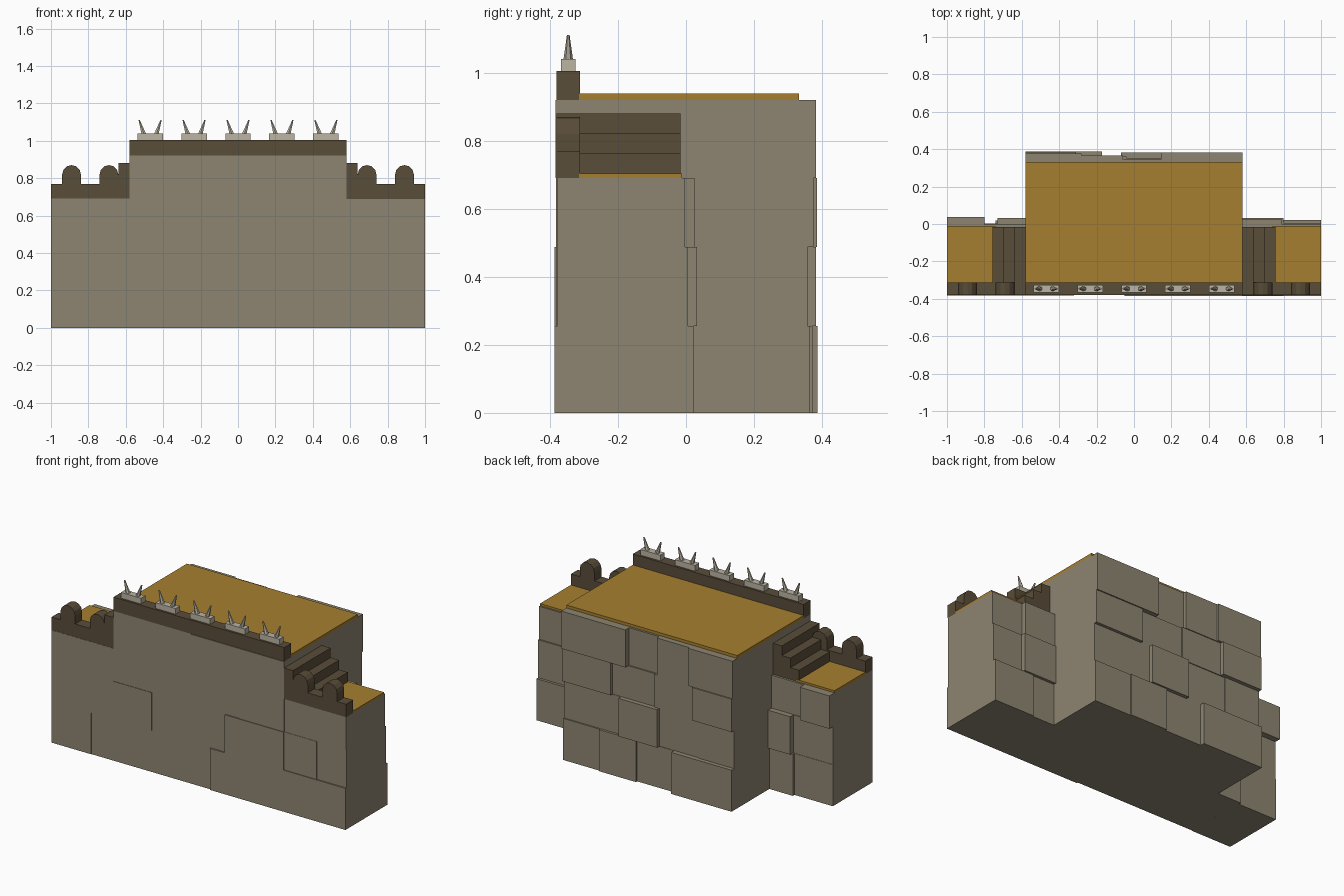
import bpy, bmesh, math
from mathutils import Vector

if "Cube" in bpy.data.objects:
    bpy.data.objects.remove(bpy.data.objects["Cube"])


def material(name, rgb):
    m = bpy.data.materials.new(name)
    m.diffuse_color = (*[(c / 255) ** 2.2 for c in rgb], 1)
    m.use_nodes = True
    m.node_tree.nodes["Principled BSDF"].inputs["Base Color"].default_value = m.diffuse_color
    return m


STONE = material("grey_stone", (140, 132, 113))
DARK = material("dark_stone", (90, 78, 60))
FLOOR = material("ochre_floor", (165, 126, 51))
SPIKE = material("pale_bone", (186, 179, 162))


def finish(bm, name, mat):
    bmesh.ops.recalc_face_normals(bm, faces=bm.faces)
    me = bpy.data.meshes.new(name)
    bm.to_mesh(me)
    bm.free()
    me.materials.append(mat)
    ob = bpy.data.objects.new(name, me)
    bpy.context.collection.objects.link(ob)
    return ob


def add_box(bm, x0, x1, y0, y1, z0, z1):
    vs = bmesh.ops.create_cube(bm, size=1)["verts"]
    for v in vs:
        v.co = Vector((x1 if v.co.x > 0 else x0, y1 if v.co.y > 0 else y0, z1 if v.co.z > 0 else z0))


def box(name, mat, *b):
    bm = bmesh.new()
    add_box(bm, *b)
    return finish(bm, name, mat)


def prism(name, mat, pts, y0, y1):
    # x/z profile extruded along y
    bm = bmesh.new()
    f = bm.faces.new([bm.verts.new((x, y0, z)) for x, z in pts])
    ext = bmesh.ops.extrude_face_region(bm, geom=[f])["geom"]
    for v in ext:
        if isinstance(v, bmesh.types.BMVert):
            v.co.y = y1
    return finish(bm, name, mat)


ROWS = [0, 0.255, 0.488, 0.69, 0.92]


def masonry(name, rows, start, inner):
    # each row: (right edge x, face y) pairs, running from start x
    bm = bmesh.new()
    for i, row in enumerate(rows):
        x = start
        for x1, y in row:
            add_box(bm, x, x1, min(y, inner), max(y, inner), ROWS[i], ROWS[i + 1])
            x = x1
    return finish(bm, name, STONE)


# Front wall: courses with very slight offsets
masonry("front_wall_lower", [
    [(-.73, -.381), (.08, -.378), (1, -.386)],
    [(-.32, -.381), (.18, -.378), (.58, -.386), (.8, -.381), (1, -.378)],
    [(-.58, -.381), (.28, -.378), (.58, -.382), (1, -.379)]], -1, -.1)
masonry("front_wall_upper", [[], [], [], [(-.05, -.378), (.58, -.384)]], -.58, -.1)

# Keep rear wall
masonry("keep_rear_wall", [
    [(-.17, .387), (.08, .36), (.33, .372), (.58, .365)],
    [(-.34, .362), (-.07, .357), (.19, .382), (.58, .357)],
    [(-.31, .385), (-.04, .362), (.25, .354), (.58, .375)],
    [(-.28, .378), (-.06, .367), (.145, .345), (.58, .382)]], -.58, -.1)

# Wing rear walls
masonry("left_wing_rear_wall", [
    [(-.74, .004), (-.58, .02)],
    [(-.73, .002), (-.58, .032)],
    [(-.8, .038), (-.58, -.002)]], -1, -.1)
masonry("right_wing_rear_wall", [
    [(.73, .015), (1, .022)],
    [(.8, .032), (1, .006)],
    [(.79, .025), (1, -.003)]], .58, -.1)

# Keep floor and parapet
box("keep_floor", FLOOR, -.58, .58, -.315, .332, .915, .938)
box("keep_parapet", DARK, -.58, .58, -.38, -.312, .92, 1.005)

# Wings: floor, stairs, crenellated parapet
for side, s in (("left", -1), ("right", 1)):
    box(side + "_wing_floor", FLOOR, *sorted((s * .74, s)), -.315, -.012, .685, .703)
    prism(side + "_stairs", DARK, [(s * x, z) for x, z in (
        (.58, .69), (.757, .69), (.757, .762), (.698, .762), (.698, .821),
        (.64, .821), (.64, .88), (.58, .88))], -.312, -.016)
    profile = [(.58, .69), (1, .69), (1, .77)]
    for cx in (.89, .69):
        profile.append((cx + .05, .77))
        profile += [(cx + .05 * math.cos(a), .82 + .05 * math.sin(a))
                    for a in [math.pi * k / 6 for k in range(7)]]
        profile.append((cx - .05, .77))
    profile.pop()  # innermost merlon meets the stepped post
    profile += [(.64, .88), (.58, .88)]
    prism(side + "_wing_parapet", DARK, [(s * x, z) for x, z in profile], -.38, -.312)

# Paired spikes on plinths
for i in range(5):
    cx = -.47 + .235 * i
    box(f"spike_base_{i + 1}", SPIKE, cx - .068, cx + .068, -.367, -.325, 1.005, 1.04)
    bm = bmesh.new()
    for s in (-1, 1):
        vs = bmesh.ops.create_cone(bm, cap_ends=True, segments=6, radius1=.014,
                                   radius2=.004, depth=.072)["verts"]
        for v in vs:
            t = v.co.z / .072 + .5
            v.co += Vector((cx + s * (.034 + .024 * t), -.346, 1.074))
    finish(bm, f"spike_pair_{i + 1}", SPIKE)
